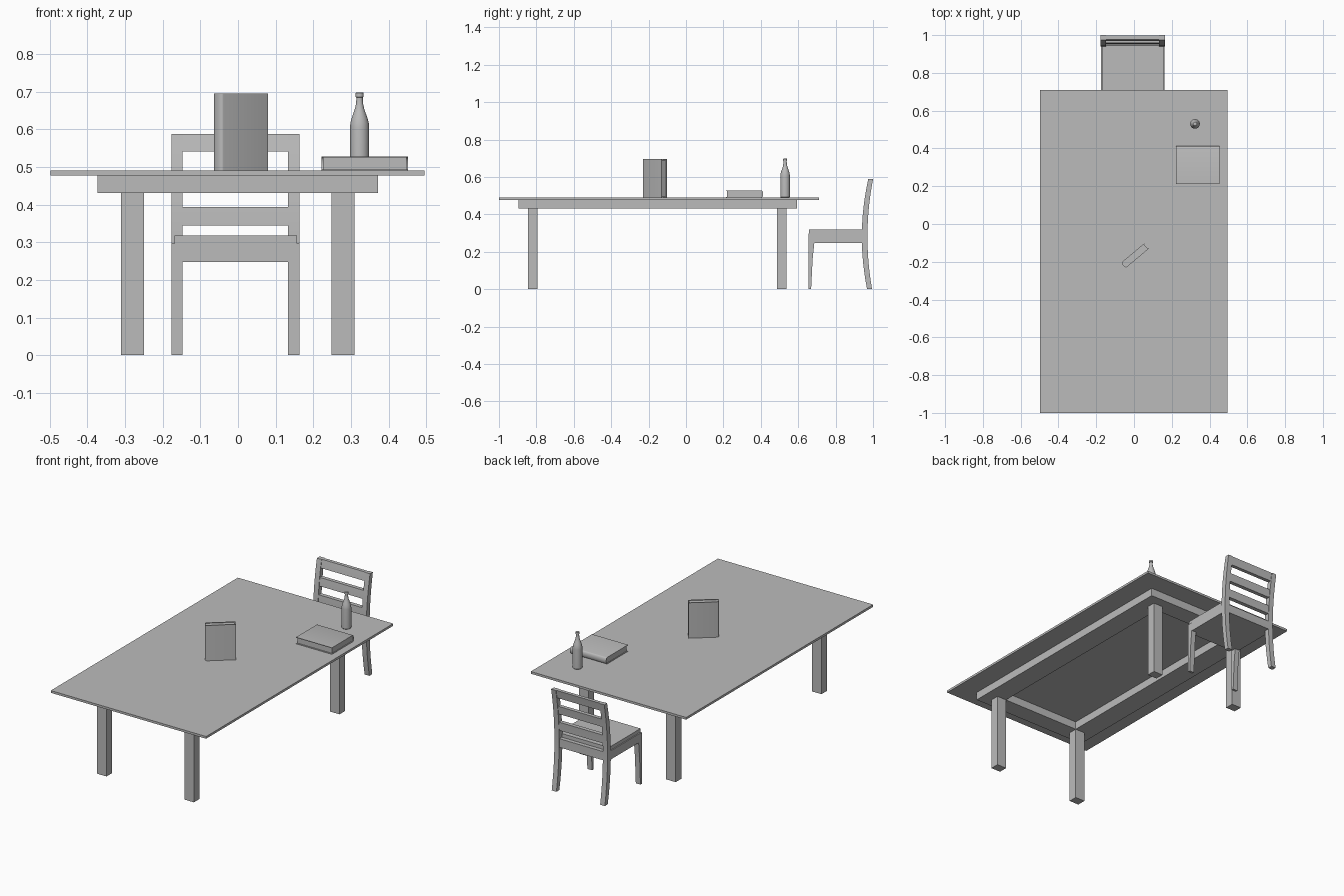
import bpy, bmesh, math
from mathutils import Matrix, Vector

if "Cube" in bpy.data.objects:
    bpy.data.objects.remove(bpy.data.objects["Cube"])

grey = bpy.data.materials.new("plain grey")
grey.diffuse_color = (0.5, 0.5, 0.5, 1)
grey.use_nodes = True
grey.node_tree.nodes["Principled BSDF"].inputs["Base Color"].default_value = grey.diffuse_color


def finish(name, bm, smooth=False):
    bmesh.ops.recalc_face_normals(bm, faces=bm.faces[:])
    me = bpy.data.meshes.new(name)
    bm.to_mesh(me)
    bm.free()
    me.materials.append(grey)
    ob = bpy.data.objects.new(name, me)
    bpy.context.collection.objects.link(ob)
    if smooth:
        bpy.ops.object.select_all(action='DESELECT')
        ob.select_set(True)
        bpy.context.view_layer.objects.active = ob
        bpy.ops.object.shade_smooth_by_angle(angle=math.radians(35))
    return ob


def box(name, x0, x1, y0, y1, z0, z1):
    bm = bmesh.new()
    m = Matrix.Translation(((x0 + x1) / 2, (y0 + y1) / 2, (z0 + z1) / 2))
    bmesh.ops.create_cube(bm, size=1, matrix=m @ Matrix.Diagonal((x1 - x0, y1 - y0, z1 - z0, 1)))
    return finish(name, bm)


def prism(name, outline, lo, hi, place, smooth=False):
    """Extrude a 2D outline from lo to hi; place(u, v, w) gives the 3D point."""
    bm = bmesh.new()
    a = [bm.verts.new(place(u, v, lo)) for u, v in outline]
    b = [bm.verts.new(place(u, v, hi)) for u, v in outline]
    bm.faces.new(a)
    bm.faces.new(b[::-1])
    n = len(a)
    for i in range(n):
        bm.faces.new((a[i], a[(i + 1) % n], b[(i + 1) % n], b[i]))
    return finish(name, bm, smooth)


# Table: top, open apron frame, four legs
box("table_top", -0.498, 0.496, -1.0, 0.71, 0.477, 0.49)
for side, x0, x1 in (("left", -0.374, -0.25), ("right", 0.248, 0.372)):
    box(f"table_apron_{side}", x0, x1, -0.896, 0.594, 0.431, 0.477)
for side, y0, y1 in (("front", -0.896, -0.794), ("back", 0.487, 0.594)):
    box(f"table_apron_{side}", -0.25, 0.248, y0, y1, 0.431, 0.477)
for sx, x0 in (("left", -0.311), ("right", 0.248)):
    for sy, y0 in (("front", -0.845), ("back", 0.487)):
        box(f"table_leg_{sy}_{sx}", x0, x0 + 0.061, y0, y0 + 0.051, 0, 0.431)

# Chair: curved back posts and slats share one side curve
L, R, W = -0.177, 0.163, 0.03


def side_view(u, v, w):
    return (w, u, v)


def curved(name, x0, x1, z0, z1, inset=0.0, n=12):
    zs = [z0 + (z1 - z0) * i / n for i in range(n + 1)]
    front = [(0.940 + inset + 0.36 * (z - 0.28) ** 2, z) for z in zs]
    back = [(0.970 - inset + 0.316 * (z - 0.28) ** 2, z) for z in reversed(zs)]
    prism(name, front + back, x0, x1, side_view, True)


front_leg = [(0.655, 0), (0.669, 0), (0.677, 0.16), (0.686, 0.247), (0.686, 0.297), (0.655, 0.297)]
for side, x in (("left", L), ("right", R - W)):
    curved(f"chair_back_post_{side}", x, x + W, 0, 0.588)
    prism(f"chair_front_leg_{side}", front_leg, x, x + W, side_view)
for name, z0, z1 in (("top", 0.541, 0.588), ("middle", 0.443, 0.49), ("lower", 0.345, 0.394)):
    curved(f"chair_{name}_slat", L + W, R - W, z0, z1, 0.003, 4)
curved("chair_back_seat_rail", L + W, R - W, 0.247, 0.297, 0.002, 4)
box("chair_seat_frame", L + 0.002, R - 0.002, 0.657, 0.943, 0.247, 0.297)
box("chair_seat", L + 0.008, R - 0.006, 0.657, 0.945, 0.297, 0.318)


# Books: cover with rounded spine wrapped around a page block
def book(name, depth, thick, height, matrix):
    t, r, n = 0.003, thick / 2, 10

    def spine(rad):
        return [(-depth / 2 + r * 0.5 - 0.5 * rad * math.sin(math.pi * i / n),
                 rad * math.cos(math.pi * i / n)) for i in range(n + 1)]

    def place(u, v, w):
        return matrix @ Vector((u, v, w))

    outer, inner = spine(r), spine(r - t)
    cover = [(depth / 2, r)] + outer + [(depth / 2, -r), (depth / 2, -r + t)]
    cover += inner[::-1] + [(depth / 2, r - t)]
    prism(f"{name}_cover", cover, 0, height, place, True)
    pages = [(depth / 2 - 0.006, r - t)] + inner + [(depth / 2 - 0.006, -r + t)]
    prism(f"{name}_pages", pages, 0.004, height - 0.004, place, True)


book("standing_book", 0.163, 0.037, 0.205,
     Matrix.Translation((0.005, -0.168, 0.49)) @ Matrix.Rotation(math.radians(40), 4, 'Z'))
# Lying book: spine towards +y, height along x
lying = Matrix(((0, 0, 1, 0.222), (-1, 0, 0, 0.313), (0, 1, 0, 0.509), (0, 0, 0, 1)))
book("lying_book", 0.2, 0.038, 0.23, lying)

# Bottle: lathed profile
profile = [(0, 0.49), (0.023, 0.49), (0.0255, 0.493), (0.0255, 0.605), (0.0245, 0.616),
           (0.021, 0.63), (0.016, 0.644), (0.012, 0.656), (0.0095, 0.668), (0.0085, 0.68),
           (0.0085, 0.685), (0.0105, 0.686), (0.0105, 0.697), (0.0085, 0.698), (0, 0.698)]
bm = bmesh.new()
vs = [bm.verts.new((0.323 + r, 0.53, z)) for r, z in profile]
es = [bm.edges.new(p) for p in zip(vs, vs[1:])]
bmesh.ops.spin(bm, geom=vs + es, cent=(0.323, 0.53, 0), axis=(0, 0, 1),
               angle=math.tau, steps=32, use_merge=True)
bmesh.ops.remove_doubles(bm, verts=bm.verts[:], dist=1e-5)
finish("bottle", bm, True)
